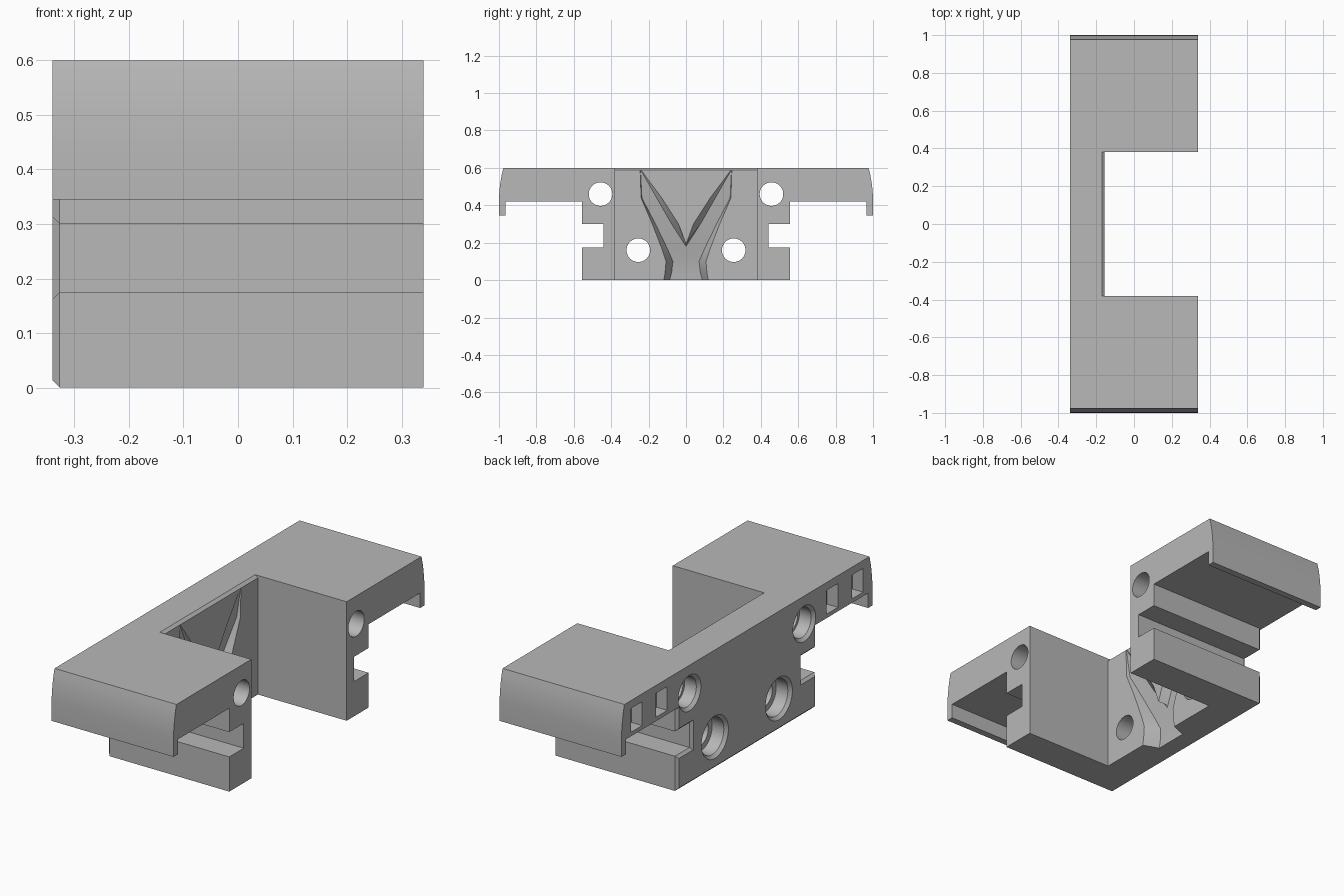
import bpy, bmesh, math

cube = bpy.data.objects.get("Cube")
if cube:
    bpy.data.objects.remove(cube)

grey = bpy.data.materials.new("plain_grey")
grey.use_nodes = True
grey.diffuse_color = (0.48, 0.48, 0.48, 1)
grey.node_tree.nodes["Principled BSDF"].inputs["Base Color"].default_value = grey.diffuse_color


def loft(name, rings):
    """Closed solid through rings of equal point count."""
    bm = bmesh.new()
    rows = [[bm.verts.new(p) for p in ring] for ring in rings]
    n = len(rows[0])
    for a, b in zip(rows, rows[1:]):
        for i in range(n):
            j = (i + 1) % n
            bm.faces.new((a[i], a[j], b[j], b[i]))
    bm.faces.new(rows[0])
    bm.faces.new(rows[-1])
    bmesh.ops.recalc_face_normals(bm, faces=bm.faces)
    mesh = bpy.data.meshes.new(name)
    bm.to_mesh(mesh)
    bm.free()
    obj = bpy.data.objects.new(name, mesh)
    bpy.context.collection.objects.link(obj)
    mesh.materials.append(grey)
    return obj


def box(name, x0, x1, y0, y1, z0, z1):
    return loft(name, [[(x, y0, z0), (x, y1, z0), (x, y1, z1), (x, y0, z1)] for x in (x0, x1)])


def cut(cutter):
    """Subtract the cutter from the bracket and discard it."""
    cutter.hide_render = True
    mod = bracket.modifiers.new("cut", 'BOOLEAN')
    mod.operation = 'DIFFERENCE'
    mod.solver = 'EXACT'
    mod.object = cutter
    bpy.context.view_layer.objects.active = bracket
    bpy.ops.object.modifier_apply(modifier=mod.name)
    bpy.data.objects.remove(cutter)


def profile(x, c):
    """Side outline; c widens the slots and trims the lower block."""
    half = [(0.555 - c, c), (0.555 - c, 0.175 - c), (0.44 - c, 0.175 - c),
            (0.44 - c, 0.3 + c), (0.555 - c, 0.3 + c), (0.555 - c, 0.42),
            (0.965, 0.42), (0.965, 0.345), (1, 0.345), (1, 0.44),
            (0.997, 0.485), (0.992, 0.525), (0.985, 0.565), (0.976, 0.6)]
    return [(x, y, z) for y, z in half] + [(x, -y, z) for y, z in reversed(half)]


# Bracket body with a chamfered rear face
bracket = loft("bracket_body", [profile(0.34, 0), profile(-0.327, 0), profile(-0.34, 0.013)])

# Central bay, flared at its upper edge
WALL = -0.155
cut(loft("bay_cutter", [[(x, -0.38, z), (0.5, -0.38, z), (0.5, 0.38, z), (x, 0.38, z)]
                        for x, z in ((WALL, -0.1), (WALL, 0.588), (WALL - 0.015, 0.6), (WALL - 0.015, 0.7))]))

# Branching groove: height, outer rim, outer floor, inner floor, inner rim, depth
ROWS = [(-0.02, 0.122, 0.093, -0.01, -0.01, 0.08),
        (0.04, 0.112, 0.077, -0.01, -0.01, 0.076),
        (0.1, 0.107, 0.07, -0.01, -0.01, 0.07),
        (0.165, 0.128, 0.098, -0.01, -0.01, 0.058),
        (0.3, 0.18, 0.163, 0.077, 0.04, 0.036),
        (0.44, 0.24, 0.236, 0.157, 0.13, 0.018),
        (0.585, 0.245, 0.243, 0.24, 0.238, 0.001)]
for s in (1, -1):
    cut(loft("groove_cutter", [[(-0.1, s * a, z), (WALL, s * a, z), (WALL - d, s * b, z),
                                (WALL - d, s * c, z), (WALL, s * e, z), (-0.1, s * e, z)]
                               for z, a, b, c, e, d in ROWS]))


def bolt_hole(y, z, bore):
    """Through hole with a chamfered counterbore at the rear."""
    steps = ((-0.4, bore + 0.015), (-0.34, bore + 0.015), (-0.325, bore),
             (-0.26, bore), (-0.259, 0.063), (0.4, 0.063))
    angles = [math.tau * i / 48 for i in range(48)]
    cut(loft("hole_cutter", [[(x, y + r * math.cos(t), z + r * math.sin(t)) for t in angles]
                             for x, r in steps]))


# Bolt holes and small blind rear pockets on both sides
for s in (1, -1):
    bolt_hole(s * 0.457, 0.46, 0.075)
    bolt_hole(s * 0.255, 0.16, 0.092)
    for y in (0.68, 0.88):
        cut(box("pocket_cutter", -0.4, -0.28, s * y - 0.045, s * y + 0.045, 0.44, 0.56))

bpy.ops.object.select_all(action='DESELECT')
bracket.select_set(True)
bpy.context.view_layer.objects.active = bracket
bpy.ops.object.shade_smooth_by_angle(angle=math.radians(25))
